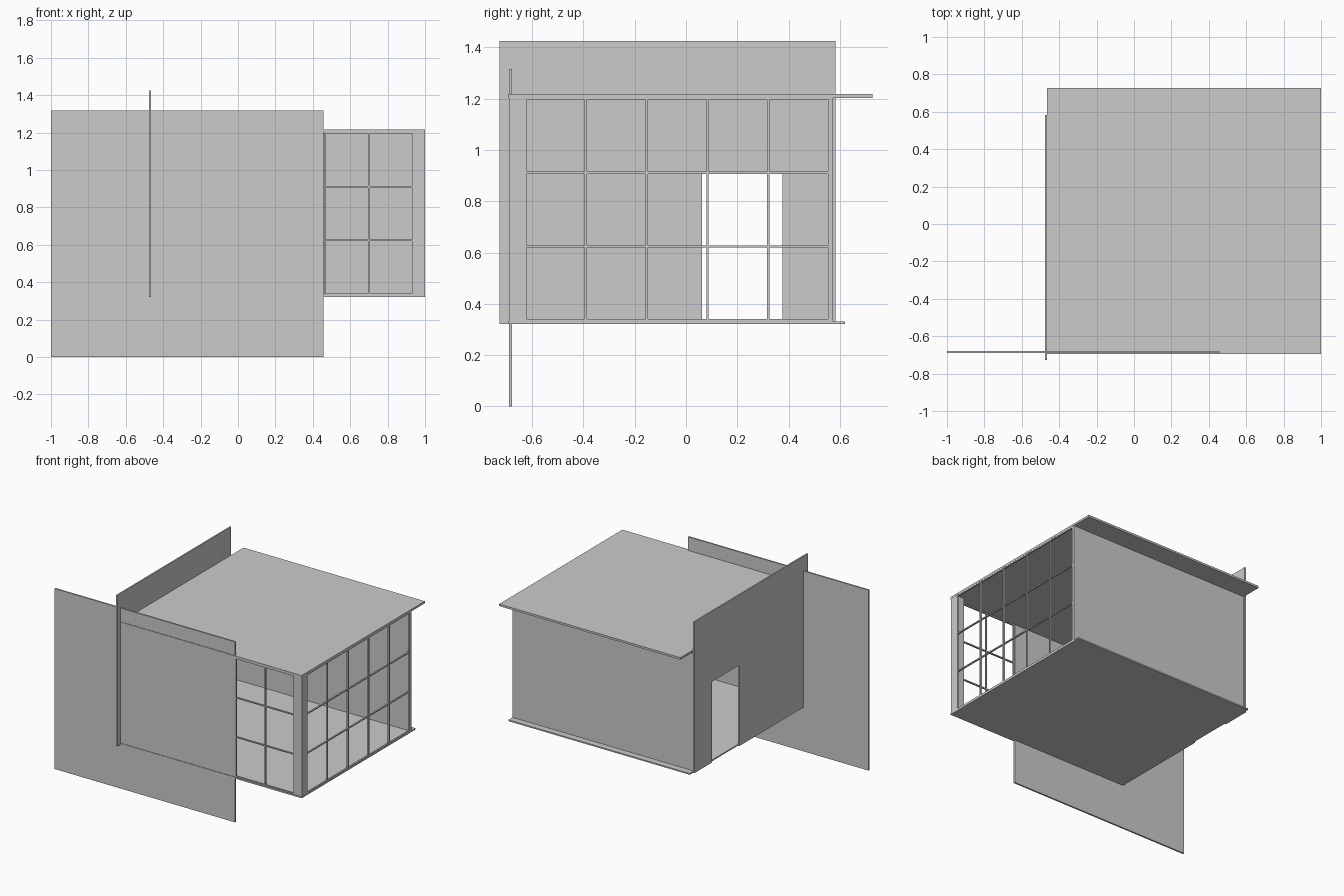
import bpy, bmesh

if "Cube" in bpy.data.objects:
    bpy.data.objects.remove(bpy.data.objects["Cube"])

Z0, Z1 = 0.322, 1.203          # underside of floor, underside of roof
ZF = 0.332                     # top of floor


def add_box(bm, lo, hi):
    verts = bmesh.ops.create_cube(bm, size=1)["verts"]
    for v in verts:
        for i in range(3):
            v.co[i] = lo[i] if v.co[i] < 0 else hi[i]


def finish(name, bm):
    bmesh.ops.recalc_face_normals(bm, faces=bm.faces)
    mesh = bpy.data.meshes.new(name)
    bm.to_mesh(mesh)
    bm.free()
    obj = bpy.data.objects.new(name, mesh)
    bpy.context.collection.objects.link(obj)
    return obj


def box(name, lo, hi):
    bm = bmesh.new()
    add_box(bm, lo, hi)
    return finish(name, bm)


def window_grid(name, axis, start, end, columns, depth):
    """Grid of thin bars running along axis (0 = x, 1 = y)."""
    bm = bmesh.new()
    w = 0.009

    def bar(a0, a1, z0, z1):
        lo, hi = [0, 0, z0], [0, 0, z1]
        lo[axis], hi[axis] = a0, a1
        lo[1 - axis], hi[1 - axis] = depth
        add_box(bm, lo, hi)

    for i in range(columns + 1):
        a = start + (end - start - w) * i / columns
        bar(a, a + w, ZF, Z1)
    for i in range(4):
        z = ZF + (Z1 - ZF - 0.008) * i / 3
        bar(start, end, z, z + 0.008)
    return finish(name, bm)


# Slabs
box("floor_slab", (-0.464, -0.694, Z0), (1.0, 0.62, ZF))
box("roof_slab", (-0.464, -0.694, Z1), (1.0, 0.727, 1.218))

# Solid walls and corner post
box("front_wall", (-1.0, -0.69, 0.0), (0.458, -0.678, 1.317))
box("back_wall", (-0.464, 0.562, ZF), (0.998, 0.574, Z1))
box("corner_post", (0.938, -0.69, ZF), (0.999, -0.63, Z1))

# Left wall: outline with a doorway notch, extruded to thickness
outline = [(-0.727, Z0), (0.062, Z0), (0.062, 0.912), (0.376, 0.912),
           (0.376, Z0), (0.583, Z0), (0.583, 1.425), (-0.727, 1.425)]
bm = bmesh.new()
face = bm.faces.new([bm.verts.new((-0.475, y, z)) for y, z in outline])
ext = bmesh.ops.extrude_face_region(bm, geom=[face])
moved = [g for g in ext["geom"] if isinstance(g, bmesh.types.BMVert)]
bmesh.ops.translate(bm, verts=moved, vec=(0.011, 0, 0))
if not any(abs(f.normal.x) > 0.9 and f.calc_center_median().x < -0.474 for f in bm.faces):
    bm.faces.new([v for v in bm.verts if v.co.x < -0.474])
finish("left_wall", bm)

# Open window grids
window_grid("front_window", 0, 0.46, 0.94, 2, (-0.69, -0.679))
window_grid("side_window", 1, -0.632, 0.562, 5, (0.988, 0.999))
